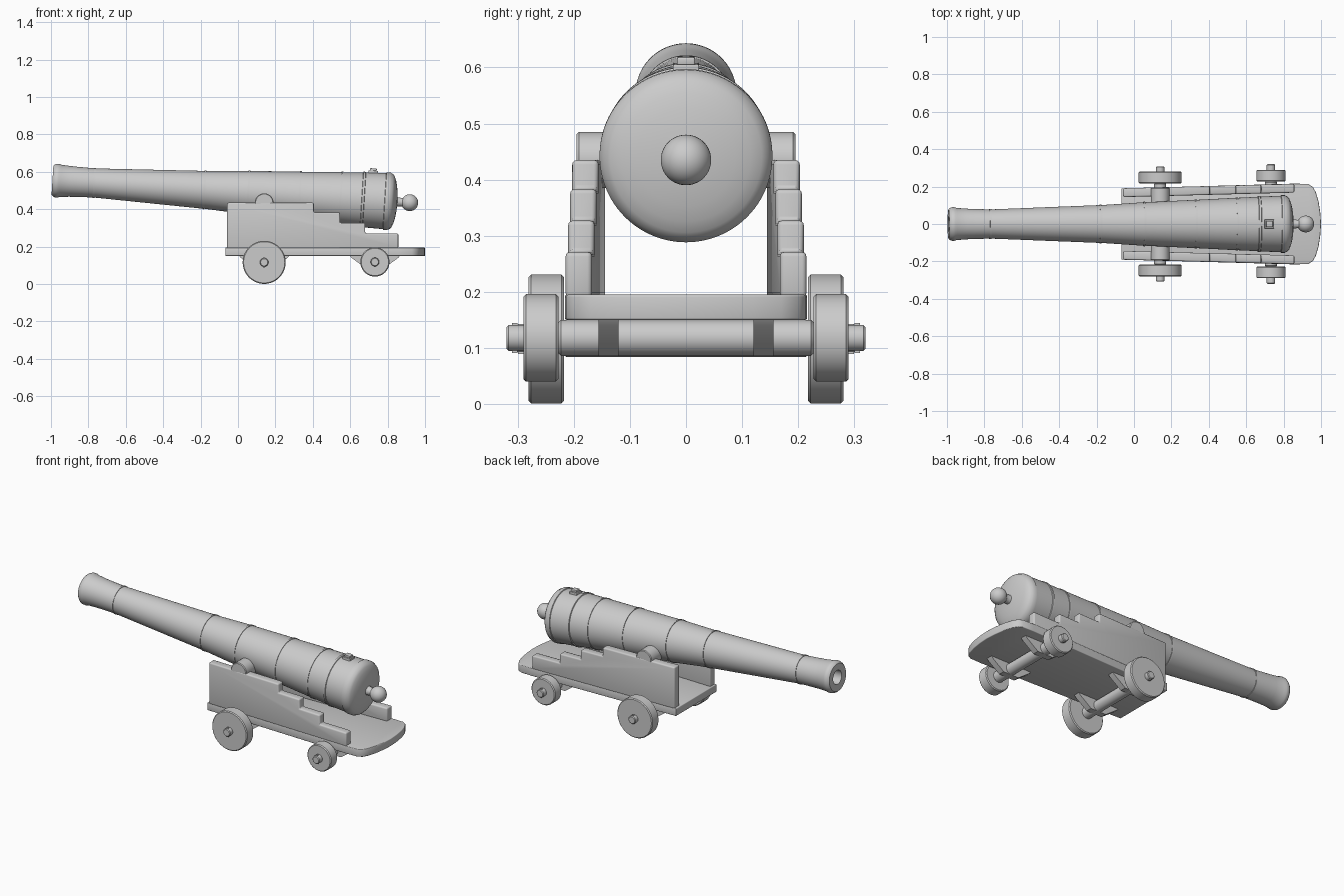
import bpy, bmesh, math
from mathutils import Matrix, Vector

if "Cube" in bpy.data.objects:
    bpy.data.objects.remove(bpy.data.objects["Cube"], do_unlink=True)

GREY = (0.6, 0.6, 0.6, 1.0)
mat = bpy.data.materials.new("plain grey")
mat.use_nodes = True
mat.diffuse_color = GREY
mat.node_tree.nodes["Principled BSDF"].inputs["Base Color"].default_value = GREY


def finish(name, bm, matrix=Matrix()):
    bmesh.ops.remove_doubles(bm, verts=bm.verts, dist=1e-5)
    bmesh.ops.recalc_face_normals(bm, faces=bm.faces)
    mesh = bpy.data.meshes.new(name)
    bm.to_mesh(mesh)
    bm.free()
    mesh.materials.append(mat)
    obj = bpy.data.objects.new(name, mesh)
    bpy.context.collection.objects.link(obj)
    obj.matrix_world = matrix
    bpy.ops.object.select_all(action='DESELECT')
    obj.select_set(True)
    bpy.context.view_layer.objects.active = obj
    bpy.ops.object.shade_smooth_by_angle(angle=math.radians(35))
    return obj


def lathe(name, profile, matrix=Matrix(), sides=64):
    """Turn (position, radius) points about the local x axis."""
    bm = bmesh.new()
    verts = [bm.verts.new((x, 0, r)) for x, r in profile]
    edges = [bm.edges.new(pair) for pair in zip(verts, verts[1:])]
    bmesh.ops.spin(bm, geom=verts + edges, cent=(0, 0, 0), axis=(1, 0, 0),
                   angle=math.tau, steps=sides, use_duplicate=False)
    return finish(name, bm, matrix)


def crosswise(x, y, z):
    """Place a turned part so that its axis runs along y."""
    return Matrix.Translation((x, y, z)) @ Matrix.Rotation(math.pi / 2, 4, 'Z')


def rod(name, x, y0, y1, z, r, bevel=0.004, sides=48):
    h = abs(y1 - y0) / 2
    profile = [(-h, 0), (-h, r - bevel), (bevel - h, r),
               (h - bevel, r), (h, r - bevel), (h, 0)]
    return lathe(name, profile, crosswise(x, (y0 + y1) / 2, z), sides)


def slab(name, outline, depth, bevel, place, matrix=Matrix()):
    """Extrude a flat outline; place(a, b, t) maps it into space."""
    bm = bmesh.new()
    low = [bm.verts.new(place(a, b, 0)) for a, b in outline]
    high = [bm.verts.new(place(a, b, depth)) for a, b in outline]
    bm.faces.new(low)
    bm.faces.new(high)
    for i in range(len(low)):
        j = (i + 1) % len(low)
        bm.faces.new((low[i], low[j], high[j], high[i]))
    bmesh.ops.recalc_face_normals(bm, faces=bm.faces)
    if bevel:
        sharp = [e for e in bm.edges if e.calc_face_angle(0) > 0.6]
        bmesh.ops.bevel(bm, geom=sharp, offset=bevel, segments=3,
                        profile=0.5, affect='EDGES')
    return finish(name, bm, matrix)


# Barrel: tapered tube with raised rings, domed breech and bored muzzle
tilt = Matrix.Translation((0, 0, 0.4925)) @ Matrix.Rotation(math.atan(0.0625), 4, 'Y')


def ring(x, r, w=0.005, h=0.003):
    return [(x - w, r), (x - w, r + h), (x + w, r + h), (x + w, r)]


barrel = [(-0.5, 0), (-0.5, 0.04), (-0.992, 0.04), (-0.994, 0.078), (-0.985, 0.086),
          (-0.975, 0.09), (-0.962, 0.09), (-0.95, 0.086), (-0.9, 0.082), (-0.85, 0.08)]
for x, r in [(-0.77, 0.078), (-0.18, 0.101), (0.055, 0.116),
             (0.33, 0.129), (0.55, 0.14)]:
    barrel += ring(x, r)
barrel += [(0.662, 0.145), (0.664, 0.15), (0.675, 0.15), (0.677, 0.147),
           (0.785, 0.15), (0.787, 0.154), (0.808, 0.154), (0.814, 0.15)]
barrel += [(0.814 + 0.04 * math.sin(t), 0.15 * math.cos(t))
           for t in (0.2, 0.45, 0.7, 0.95, 1.2, 1.4)]
barrel += [(0.857, 0.025), (0.875, 0.022)]
# Rounded knob on the end of the breech
barrel += [(0.92 - 0.045 * math.cos(t), 0.045 * math.sin(t))
           for t in [0.55 + i * (math.pi - 0.55) / 14 for i in range(14)]]
barrel += [(0.965, 0)]
lathe("barrel", barrel, tilt, 96)

# Vent block on top of the breech
slab("vent_base", [(0.69, -0.023), (0.74, -0.023), (0.74, 0.023), (0.69, 0.023)],
     0.022, 0.002, lambda a, b, t: (a, b, 0.137 + t), tilt)
slab("vent_cap", [(0.697, -0.016), (0.733, -0.016), (0.733, 0.016), (0.697, 0.016)],
     0.014, 0.003, lambda a, b, t: (a, b, 0.157 + t), tilt)
rod("trunnion", 0.14, -0.195, 0.195, 0.435, 0.05)

# Carriage bed: tapered plank with a rounded rear end
half = [(-0.068, 0.19), (0.86, 0.216), (0.93, 0.214), (0.955, 0.2),
        (0.972, 0.17), (0.987, 0.12), (0.996, 0.06)]
outline = half + [(1.0, 0)] + [(x, -y) for x, y in reversed(half)]
slab("bed", outline, 0.045, 0.004, lambda a, b, t: (a, b, 0.15 + t))

# Stepped cheeks, splaying slightly toward the rear
steps = [(0.405, 0.435), (0.545, 0.383), (0.68, 0.327), (0.857, 0.271)]
side_profile = [(-0.058, 0.19), (-0.058, 0.435)]
for i, (x, z) in enumerate(steps):
    below = steps[i + 1][1] if i < 3 else 0.19
    side_profile += [(x, z), (x, below)]
for side, label in ((1, "left"), (-1, "right")):
    slab(label + "_cheek", side_profile, 0.047, 0.008,
         lambda a, b, t: (a, side * (0.144 + 0.026 * (a + 0.058) + t), b))

# Axles, wheels, linch pins and axle brackets
for label, x, z, r, inner, outer, tip in (
        ("front", 0.14, 0.116, 0.115, 0.217, 0.281, 0.308),
        ("rear", 0.732, 0.118, 0.078, 0.227, 0.29, 0.32)):
    rod(label + "_axle", x, -inner, inner, z, 0.032)
    rod(label + "_spindle", x, -tip, tip, z, 0.023)
    for side, hand in ((1, "left"), (-1, "right")):
        rod(f"{label}_{hand}_wheel", x, side * inner, side * outer, z, r, 0.005, 64)
        pin = (outer + tip) / 2
        slab(f"{label}_{hand}_pin", [(-0.005, -0.005), (0.005, -0.005),
             (0.005, 0.005), (-0.005, 0.005)], 0.054, 0,
             lambda a, b, t: (x + a, side * pin + b, z - 0.027 + t))
        bracket = [(-0.135, 0.153), (-0.125, 0.14), (-0.05, 0.086),
                   (0.05, 0.086), (0.125, 0.14), (0.135, 0.153)]
        slab(f"{label}_{hand}_bracket", bracket, 0.036, 0,
             lambda a, b, t: (x + a, side * (0.12 + t), b))
